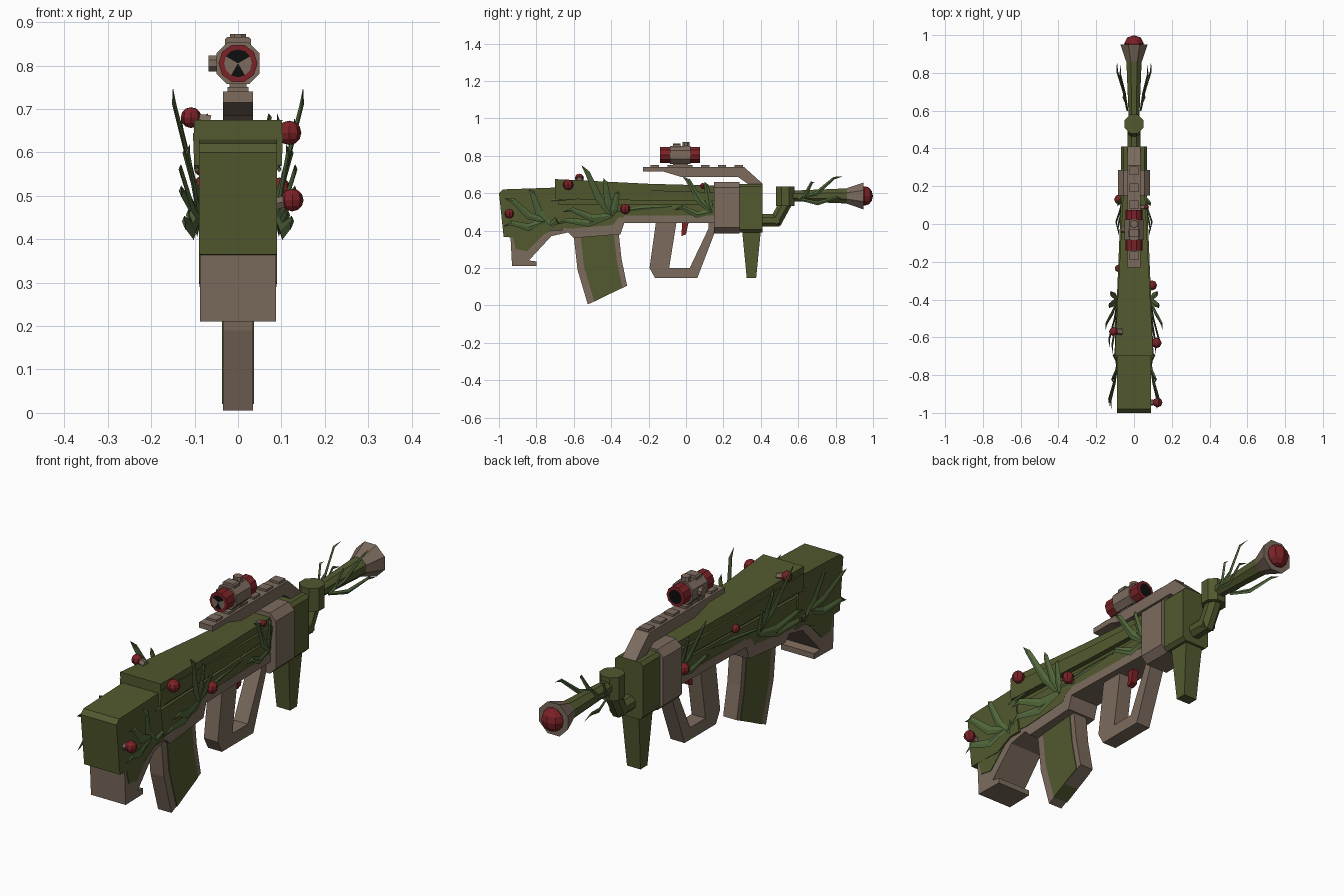
import bpy, bmesh, math
from mathutils import Vector, Matrix

cube = bpy.data.objects.get("Cube")
if cube:
    bpy.data.objects.remove(cube, do_unlink=True)


def make_material(name, color):
    mat = bpy.data.materials.new(name)
    mat.use_nodes = True
    mat.diffuse_color = (*color, 1)
    mat.node_tree.nodes["Principled BSDF"].inputs["Base Color"].default_value = (*color, 1)
    return mat


GREEN = make_material("moss green", (.085, .1, .028))
TAN = make_material("bark tan", (.2, .147, .11))
RED = make_material("berry red", (.2, .016, .02))
LEAF = make_material("leaf green", (.085, .14, .045))
BLACK = make_material("lens black", (.004, .004, .004))


def finish(name, bm, *mats):
    bmesh.ops.recalc_face_normals(bm, faces=bm.faces[:])
    mesh = bpy.data.meshes.new(name)
    bm.to_mesh(mesh)
    bm.free()
    for mat in mats:
        mesh.materials.append(mat)
    obj = bpy.data.objects.new(name, mesh)
    bpy.context.collection.objects.link(obj)
    return obj


def prism(name, outline, mat, width, per_y=0, per_z=0):
    """Side outline (y, z) extruded across x; the half width may taper in y and z."""
    bm = bmesh.new()
    sides = []
    for sign in (-1, 1):
        sides.append([bm.verts.new((sign * (width + per_y * y + per_z * z), y, z)) for y, z in outline])
        bm.faces.new(sides[-1])
    left, right = sides
    for i in range(len(outline)):
        bm.faces.new((left[i - 1], left[i], right[i], right[i - 1]))
    return finish(name, bm, mat)


def box(name, half_x, y_range, z_range, mat, chamfer=0):
    """Box centred on x with optional chamfers on the edges running along y."""
    (y0, y1), (z0, z1) = y_range, z_range
    bm = bmesh.new()
    bmesh.ops.create_cube(bm, size=1)
    for v in bm.verts:
        v.co = (v.co.x * 2 * half_x, (y0 + y1) / 2 + v.co.y * (y1 - y0), (z0 + z1) / 2 + v.co.z * (z1 - z0))
    if chamfer:
        edges = [e for e in bm.edges if abs(e.verts[0].co.y - e.verts[1].co.y) > .001]
        bmesh.ops.bevel(bm, geom=edges, offset=chamfer, segments=1, affect='EDGES')
    return finish(name, bm, mat)


def tube(name, start, end, r_start, r_end, mat, sides=8):
    start, end = Vector(start), Vector(end)
    axis = end - start
    turn = axis.to_track_quat('Z', 'Y').to_matrix().to_4x4()
    spin = Matrix.Rotation(math.pi / sides, 4, 'Z')
    bm = bmesh.new()
    bmesh.ops.create_cone(bm, cap_ends=True, segments=sides, radius1=r_start, radius2=r_end,
                          depth=axis.length, matrix=Matrix.Translation((start + end) / 2) @ turn @ spin)
    return finish(name, bm, mat)


def ball(name, center, radius, mat, squash=1):
    bm = bmesh.new()
    bmesh.ops.create_uvsphere(bm, u_segments=8, v_segments=6, radius=radius,
                              matrix=Matrix.Translation(center) @ Matrix.Diagonal((1, squash, 1, 1)))
    return finish(name, bm, mat)


def blade(bm, points, width):
    """Tapering diamond-section leaf following the points."""
    points = [Vector(p) for p in points]
    rings = []
    for i, p in enumerate(points[:-1]):
        along = points[i + 1] - points[max(i - 1, 0)]
        side = Vector((0, -along.z, along.y)).normalized() * width * (.6, 1, .65)[min(i, 2)]
        thick = Vector((.005, 0, 0))
        rings.append([bm.verts.new(p + d) for d in (side, thick, -side, -thick)])
    tip = bm.verts.new(points[-1])
    bm.faces.new(rings[0])
    for a, b in zip(rings, rings[1:]):
        for k in range(4):
            bm.faces.new((a[k - 1], a[k], b[k], b[k - 1]))
    for k in range(4):
        bm.faces.new((rings[-1][k - 1], rings[-1][k], tip))


# Stock end block and tan lower frame
prism("stock_block", [(-1, .6), (-.98, .62), (-.69, .63), (-.66, .4), (-.72, .4), (-.8, .36), (-.975, .365)],
      GREEN, .09)
prism("lower_frame", [(-.94, .4), (-.93, .21), (-.8, .21), (-.8, .235), (-.84, .24), (-.72, .37),
                      (-.63, .39), (-.6, .36), (-.35, .38), (-.33, .44), (.16, .44), (.16, .48),
                      (-.36, .48), (-.39, .43), (-.62, .41), (-.7, .43)], TAN, .063, -.026)
prism("stock_side_panel", [(-.93, .38), (-.91, .3), (-.85, .29), (-.74, .4)], GREEN, .066, -.026)

# Main body: lower half, recessed seam and overhanging upper shell
prism("lower_body", [(-.72, .42), (-.62, .41), (-.39, .43), (-.36, .47), (.16, .47), (.16, .54), (-.72, .54)],
      GREEN, .06, -.035)
prism("body_seam", [(-.69, .53), (.16, .53), (.16, .58), (-.69, .58)], GREEN, .05, -.03)
prism("upper_shell", [(-.7, .57), (-.7, .645), (-.2, .615), (.16, .605), (.16, .56), (-.2, .56)],
      GREEN, .05, -.04, .04)
prism("shell_crown", [(-.7, .64), (-.7, .675), (-.2, .65), (.16, .64), (.16, .6), (-.2, .61)],
      GREEN, .04, -.05, .04)

# Front collar, nose block and foregrip
box("front_collar", .085, (.15, .285), (.385, .66), TAN, .03)
box("nose_block", .07, (.28, .41), (.39, .65), GREEN, .015)
prism("foregrip", [(.3, .4), (.4, .4), (.375, .145), (.325, .145)], GREEN, .028, 0, .04)

# Trigger guard, grip and trigger
prism("grip_guard", [(-.16, .45), (-.195, .2), (-.165, .145), (.06, .145), (.15, .38), (.15, .45),
                     (.12, .45), (.12, .41), (.02, .2), (-.09, .2), (-.05, .45)], TAN, .035)
prism("trigger", [(-.02, .45), (-.025, .37), (0, .38), (.015, .45)], RED, .015)

# Curved magazine with green sides
rear = [(-.6, .37), (-.58, .19), (-.525, .005)]
front = [(-.315, .105), (-.345, .25), (-.36, .39)]
prism("magazine", rear + front, TAN, .034)
prism("magazine_sides", [(y + .035, z + .015) for y, z in rear] + [(y - .025, z - .01) for y, z in front],
      GREEN, .037)

# Sight rail
prism("rail", [(-.23, .715), (-.23, .74), (.31, .74), (.41, .65), (.33, .65), (.28, .685),
               (-.02, .685), (-.12, .715)], TAN, .034)
for i in range(6):
    y = -.19 + i * .09
    box("rail_tooth", .024, (y, y + .045), (.735, .75), TAN)

# Scope
AXIS = .805
box("scope_mount", .02, (-.07, .01), (.74, .77), TAN)
box("scope_body", .05, (-.085, .025), (AXIS - .048, AXIS + .048), TAN, .025)
tube("scope_top_knob", (0, 0, .84), (0, 0, .873), .022, .02, TAN)
box("scope_top_plate", .03, (-.07, -.03), (.84, .866), TAN, .006)
tube("scope_side_knob", (-.04, -.03, AXIS), (-.068, -.03, AXIS), .02, .02, TAN)
for y_in, y_out in ((-.08, -.14), (.02, .075)):
    tube("scope_ring", (0, y_in, AXIS), (0, y_out, AXIS), .045, .045, RED, 10)
    bm = bmesh.new()
    face_y = y_out + math.copysign(.002, y_out)
    bmesh.ops.create_circle(bm, cap_ends=True, cap_tris=True, segments=12, radius=.032,
                            matrix=Matrix.Translation((0, face_y, AXIS)) @ Matrix.Rotation(math.pi / 2, 4, 'X'))
    for f in bm.faces:
        c = f.calc_center_median()
        f.material_index = int(y_out < 0 and abs(c.x) > abs(c.z - AXIS))
    finish("scope_lens", bm, BLACK, TAN)

# Elbow pipe and flared barrel
BORE = .585
tube("elbow_base", (0, .4, .455), (0, .5, .455), .036, .036, GREEN)
tube("elbow_bend", (0, .475, .44), (0, .535, .55), .036, .036, GREEN)
tube("barrel_joint", (0, .53, .53), (0, .53, .635), .054, .054, GREEN)
tube("barrel", (0, .55, BORE), (0, .89, BORE), .03, .045, GREEN)
tube("muzzle_cone", (0, .86, BORE), (0, .95, BORE), .045, .078, TAN)
ball("muzzle_fruit", (0, .955, BORE), .052, RED, .86)

# Leafy sprays mirrored on both flanks: root (x, y, z) and tips with outward reach
sprays = [
    ("stock_leaves", (.09, -.75, .45), .02,
     [(.12, -.98, .42), (.13, -.97, .57), (.11, -.84, .62), (.1, -.68, .44)]),
    ("body_leaves", (.085, -.4, .48), .02,
     [(.13, -.66, .5), (.15, -.56, .75), (.13, -.44, .68), (.12, -.36, .61), (.11, -.7, .43)]),
    ("receiver_leaves", (.06, .14, .5), .018, [(.08, -.06, .51), (.09, -.02, .69), (.08, .1, .66)]),
    ("barrel_leaves", (.035, .6, .57), .011, [(.07, .84, .69), (.09, .86, .56), (.05, .69, .66)]),
]
for name, root, width, tips in sprays:
    for sign in (1, -1):
        bm = bmesh.new()
        flip = Vector((sign, 1, 1))
        base = Vector(root)
        for tip in tips:
            tip = Vector(tip)
            mid = base.lerp(tip, .4) + Vector((0, 0, -.02))
            late = base.lerp(tip, .8) + Vector((.01, 0, .015))
            blade(bm, [p * flip for p in (base, mid, late, tip)], width)
        finish(name, bm, LEAF)

# Stems running along the flanks
for sign in (1, -1):
    bm = bmesh.new()
    for y0, y1, z in ((-.4, -.05, .5), (-.72, -.4, .56)):
        blade(bm, [(sign * (.066 - .04 * y), y, z + dz)
                   for y, dz in ((y0, 0), ((y0 + y1) / 2, .02), (y1, .03))], .01)
    finish("creeping_stem", bm, LEAF)

# Berries on short stems
for x, y, z, r in ((.125, -.945, .49, .026), (.118, -.63, .645, .028), (.095, -.325, .515, .027),
                   (.065, .09, .64, .014), (-.108, -.57, .68, .024), (-.082, -.235, .565, .02),
                   (-.078, .13, .52, .027)):
    tube("berry_stem", (x * .6, y, z - .01), (x, y, z), .018, .012, TAN, 6)
    ball("berry", (x, y, z), r, RED)
